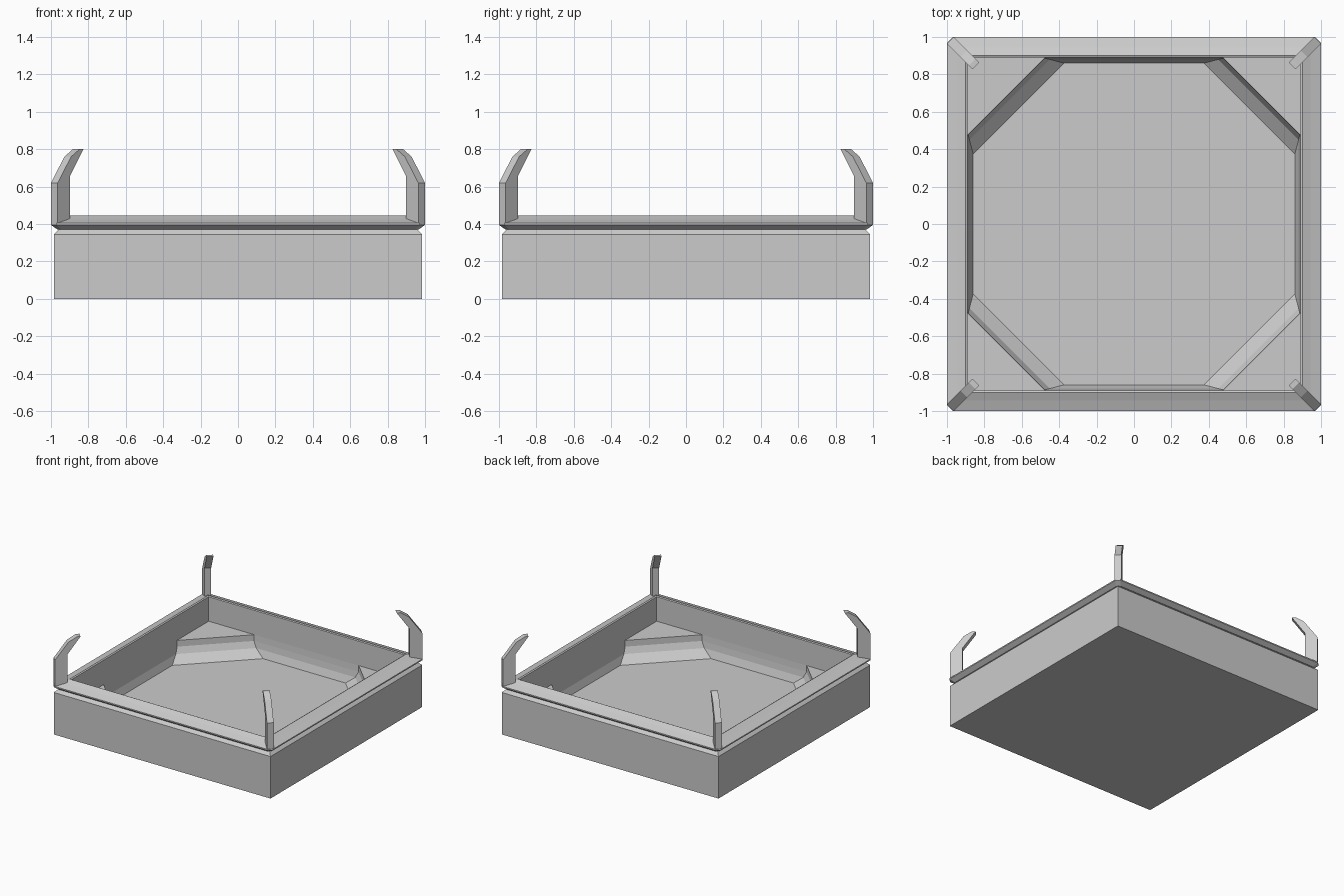
import bpy, bmesh

if "Cube" in bpy.data.objects:
    bpy.data.objects.remove(bpy.data.objects["Cube"])


def make_object(name, bm):
    bmesh.ops.recalc_face_normals(bm, faces=bm.faces)
    mesh = bpy.data.meshes.new(name)
    bm.to_mesh(mesh)
    bm.free()
    obj = bpy.data.objects.new(name, mesh)
    bpy.context.collection.objects.link(obj)
    return obj


def ring(bm, a, b, z):
    """Square ring of half width a whose corners are cut back to b."""
    pts = [(a, b), (b, a), (-b, a), (-a, b), (-a, -b), (-b, -a), (b, -a), (a, -b)]
    return [bm.verts.new((x, y, z)) for x, y in pts]


def loft(name, profile, closed=False, caps=False):
    bm = bmesh.new()
    rings = [ring(bm, *p) for p in profile]
    pairs = list(zip(rings, rings[1:]))
    if closed:
        pairs.append((rings[-1], rings[0]))
    for lo, hi in pairs:
        for i in range(8):
            j = (i + 1) % 8
            bm.faces.new((lo[i], lo[j], hi[j], hi[i]))
    if caps:
        bm.faces.new(rings[0])
        bm.faces.new(rings[-1])
    bmesh.ops.remove_doubles(bm, verts=bm.verts, dist=0.0001)
    bmesh.ops.dissolve_degenerate(bm, edges=bm.edges, dist=0.0001)
    return make_object(name, bm)


# Square tub: solid underside, outer wall, shoulder, inner wall, floor
loft("basin", [(0.985, 0.985, 0), (0.985, 0.985, 0.345), (0.96, 0.96, 0.37),
               (0.89, 0.89, 0.37), (0.89, 0.89, 0.08)], caps=True)

# Bevelled rim with clipped corners
loft("rim", [(0.965, 0.945, 0.37), (1.0, 0.97, 0.395), (1.0, 0.97, 0.405),
             (0.945, 0.93, 0.425), (0.90, 0.90, 0.445), (0.89, 0.89, 0.44),
             (0.89, 0.89, 0.37)], closed=True)

# Octagonal stepped lining sloping to the floor
loft("stepped_lining", [(0.889, 0.475, 0.24), (0.886, 0.475, 0.19),
                        (0.88, 0.45, 0.14), (0.86, 0.375, 0.081)])

# Triangular ledges and hooked posts in each corner
hook = [(0.982, 0.40), (0.982, 0.62), (0.91, 0.76), (0.865, 0.80),
        (0.845, 0.80), (0.915, 0.66), (0.915, 0.40)]
half = 0.018
corners = {"front_left": (-1, -1), "front_right": (1, -1),
           "back_left": (-1, 1), "back_right": (1, 1)}
for label, (sx, sy) in corners.items():
    bm = bmesh.new()
    tri = [(0.889, 0.475), (0.475, 0.889), (0.889, 0.889)]
    face = bm.faces.new([bm.verts.new((x * sx, y * sy, 0.24)) for x, y in tri])
    face.normal_update()
    if face.normal.z < 0:
        face.normal_flip()
    bmesh.ops.extrude_face_region(bm, geom=[face])
    for v in face.verts:
        v.co.z = 0.09
    make_object("corner_ledge_" + label, bm)

    bm = bmesh.new()
    sides = [[bm.verts.new(((s + t) * sx, (s - t) * sy, z)) for s, z in hook]
             for t in (-half, half)]
    n = len(hook)
    for i in range(n):
        j = (i + 1) % n
        bm.faces.new((sides[0][i], sides[0][j], sides[1][j], sides[1][i]))
    bm.faces.new(sides[0])
    bm.faces.new(sides[1])
    make_object("corner_hook_" + label, bm)
